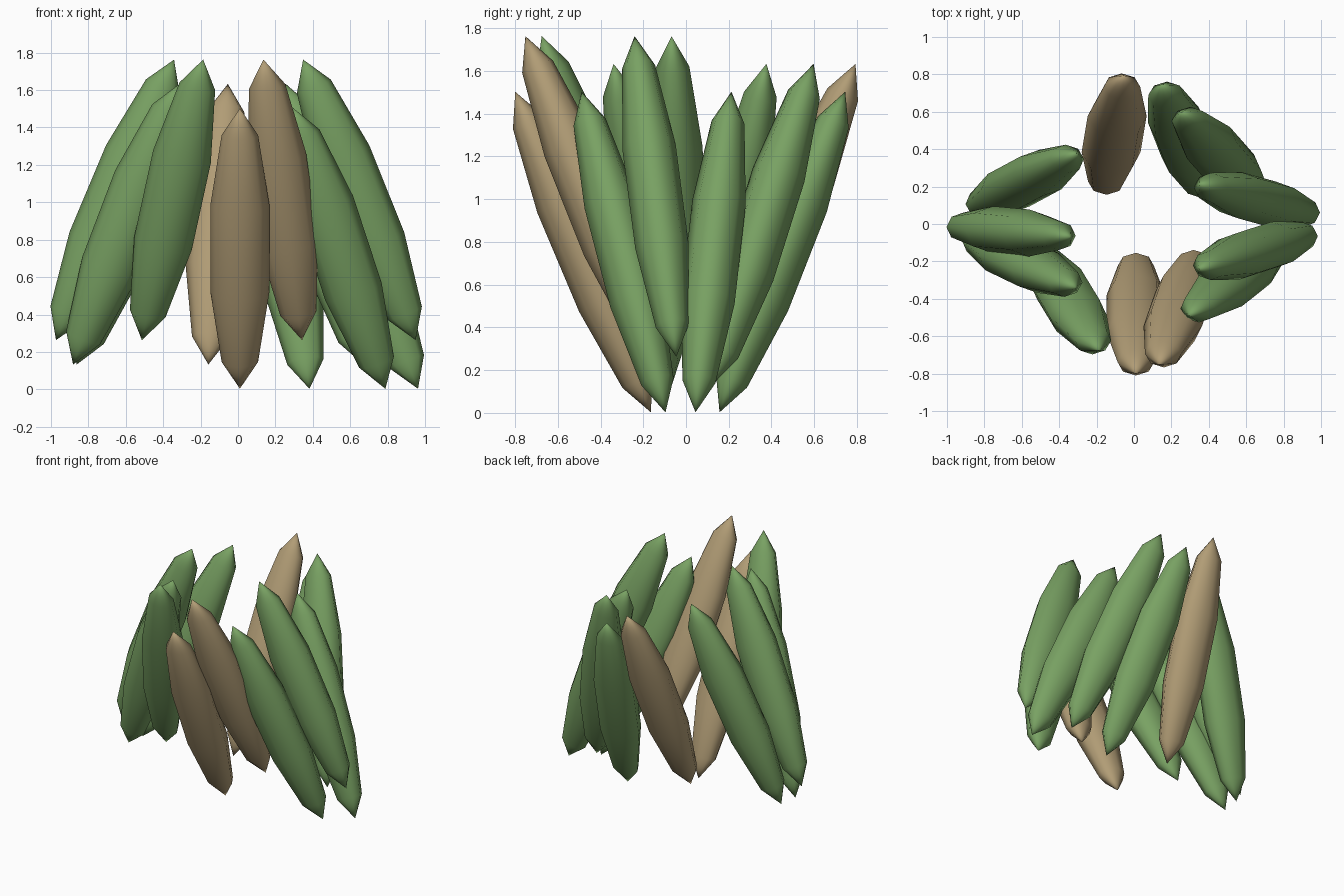
import bpy
import math

if "Cube" in bpy.data.objects:
    bpy.data.objects.remove(bpy.data.objects["Cube"])


def material(name, rgb):
    m = bpy.data.materials.new(name)
    m.diffuse_color = (*rgb, 1.0)
    m.use_nodes = True
    m.node_tree.nodes["Principled BSDF"].inputs["Base Color"].default_value = m.diffuse_color
    return m


green = material("leaf_green", (0.19, 0.36, 0.125))
tan = material("dry_tan", (0.44, 0.335, 0.18))

LEAN = 0.4                # tilt in radians
HALF_LENGTH = 0.814

# Twelve spindle leaves spiralling by the golden angle round an oval,
# in three stepped heights; every fourth one is dry
for i in range(12):
    t = math.radians(270 + 137.5 * i)
    c, s = math.cos(t), math.sin(t)
    bpy.ops.mesh.primitive_uv_sphere_add(
        segments=8, ring_count=5, radius=1,
        location=(0.67 * c + 0.01, 0.485 * s + 0.003, 0.753 + 0.13 * (i % 3)),
        rotation=(-LEAN * s, -LEAN * c, 0))
    leaf = bpy.context.object
    leaf.scale = (0.166, 0.132, HALF_LENGTH)
    dry = i % 4 == 0
    leaf.name = f"{'dry' if dry else 'green'}_leaf_{i + 1}"
    leaf.data.materials.append(tan if dry else green)
    bpy.ops.object.shade_smooth()
